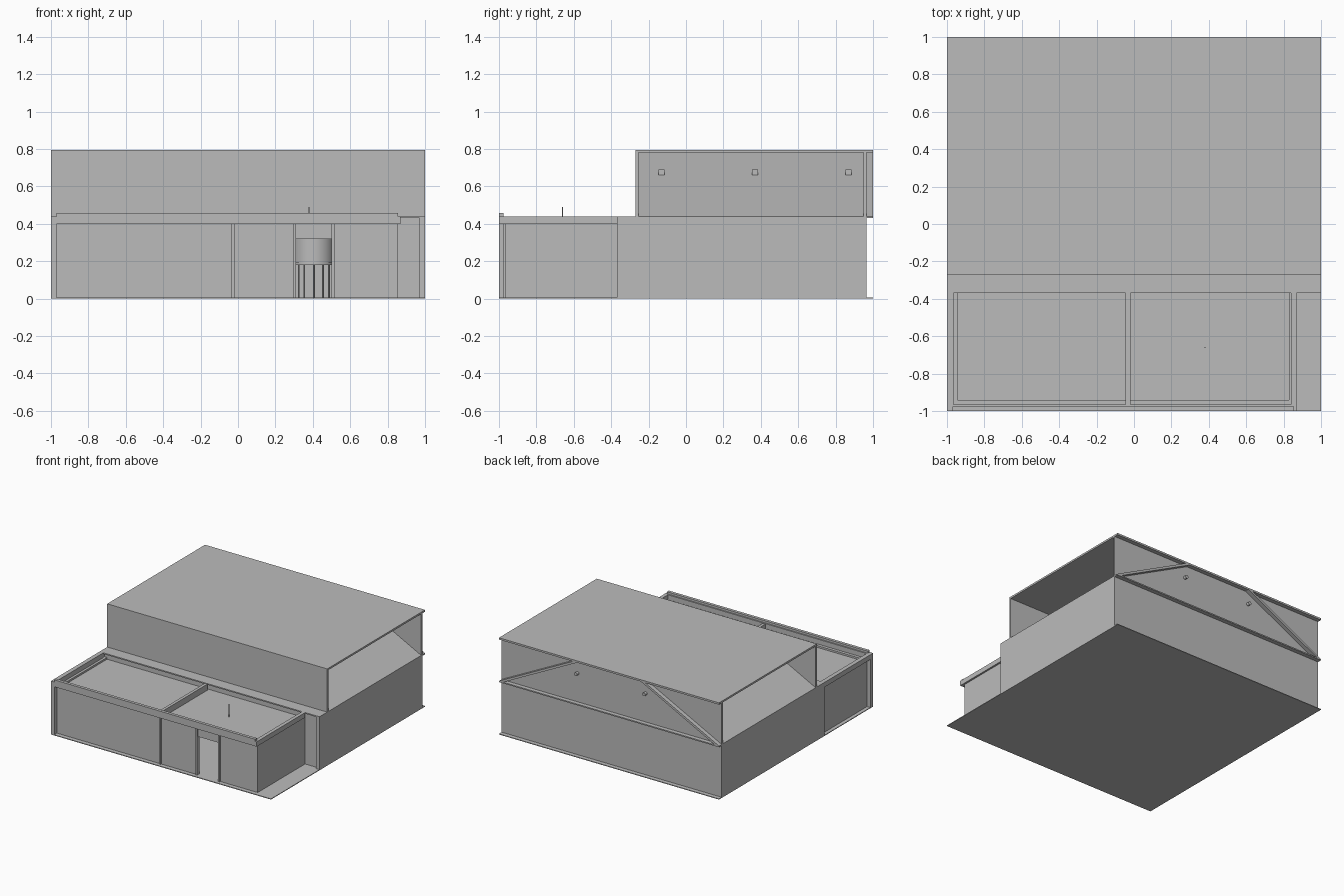
import bpy, math

if "Cube" in bpy.data.objects:
    bpy.data.objects.remove(bpy.data.objects["Cube"])

grey = bpy.data.materials.new("plain_grey")
grey.diffuse_color = (0.5, 0.5, 0.5, 1)
grey.use_nodes = True
grey.node_tree.nodes["Principled BSDF"].inputs["Base Color"].default_value = grey.diffuse_color


def finish(name, verts, faces):
    me = bpy.data.meshes.new(name)
    me.from_pydata(verts, [], faces)
    me.materials.append(grey)
    ob = bpy.data.objects.new(name, me)
    bpy.context.collection.objects.link(ob)
    return ob


def box(name, x0, x1, y0, y1, z0, z1):
    v = [(x, y, z) for x in (x0, x1) for y in (y0, y1) for z in (z0, z1)]
    f = [(0, 1, 3, 2), (4, 6, 7, 5), (0, 4, 5, 1), (2, 3, 7, 6), (0, 2, 6, 4), (1, 5, 7, 3)]
    return finish(name, v, f)


def prism(name, profile, y0, y1):
    # extrude an x-z profile (anticlockwise seen from the front) along y
    n = len(profile)
    v = [(x, y, z) for y in (y0, y1) for x, z in profile]
    f = [tuple(range(n)), tuple(range(2 * n - 1, n - 1, -1))]
    f += [(i, i + n, (i + 1) % n + n, (i + 1) % n) for i in range(n)]
    return finish(name, v, f)


def cylinder(name, r, depth, loc, rot=(0, 0, 0), sides=16, smooth=False):
    bpy.ops.mesh.primitive_cylinder_add(vertices=sides, radius=r, depth=depth, location=loc, rotation=rot)
    ob = bpy.context.object
    ob.name = name
    ob.data.materials.append(grey)
    if smooth:
        bpy.ops.object.shade_smooth_by_angle(angle=math.radians(40))
    return ob


# floor slab under everything
box("floor_slab", -1, 1, -1, 1, 0, 0.006)

# main hall: lower block, ledge and corner pilasters
box("hall_walls", -1, 1, -0.35, 0.965, 0.006, 0.43)
box("hall_ledge", -1, 1, -0.37, 1, 0.43, 0.44)
for s in (-1, 1):
    xs = sorted((s * 0.97, s))
    box("hall_pilaster", xs[0], xs[1], -0.37, -0.35, 0.006, 0.43)

# upper storey: full end walls, flat roof, open sides with sloped linings
box("upper_front_wall", -1, 1, -0.27, -0.255, 0.44, 0.78)
box("upper_back_wall", -1, 1, 0.95, 0.965, 0.44, 0.78)
box("flat_roof", -1, 1, -0.27, 1, 0.78, 0.795)
prism("slope_left", [(-1, 0.44), (-0.96, 0.44), (-0.29, 0.78), (-0.33, 0.78)], -0.255, 1)
prism("slope_right", [(0.96, 0.44), (1, 0.44), (0.33, 0.78), (0.29, 0.78)], -0.255, 1)

# small lamps on the slopes and the back wall
for s in (-1, 1):
    for y in (-0.13, 0.37, 0.87):
        cx = s * 0.545
        box("slope_lamp", cx - 0.025, cx + 0.025, y - 0.016, y + 0.016, 0.66, 0.69)
    cylinder("back_lamp", 0.014, 0.03, (s * 0.31, 0.975, 0.675), (math.pi / 2, 0, 0), 12)

# annex walls with a doorway in the front
box("annex_left_wall", -0.97, -0.945, -0.965, -0.35, 0.006, 0.4)
box("annex_right_wall", 0.83, 0.855, -0.965, -0.35, 0.006, 0.4)
box("annex_front_wall_left", -0.945, 0.31, -0.965, -0.94, 0.006, 0.4)
box("annex_front_wall_right", 0.5, 0.83, -0.965, -0.94, 0.006, 0.4)
box("annex_door_lintel", 0.31, 0.5, -0.965, -0.94, 0.32, 0.4)
box("annex_roof", -0.945, 0.83, -0.94, -0.35, 0.375, 0.385)

# posts along the annex front
box("annex_corner_post", -1, -0.97, -1, -0.965, 0.006, 0.4)
for x in (-0.035, 0.295, 0.5):
    box("annex_front_post", x, x + 0.015, -0.975, -0.965, 0.006, 0.4)

# raised cornice around the annex roof, front cap and divider
box("cornice_front", -1, 0.87, -1, -0.965, 0.4, 0.44)
box("cornice_left", -1, -0.965, -0.965, -0.37, 0.4, 0.44)
box("cornice_right", 0.84, 0.87, -0.965, -0.37, 0.4, 0.44)
box("cornice_cap", -0.97, 0.855, -1, -0.975, 0.44, 0.457)
box("roof_divider", -0.045, -0.02, -0.965, -0.37, 0.385, 0.435)

# thin mast on the annex roof
cylinder("roof_mast", 0.003, 0.105, (0.38, -0.66, 0.4375), sides=8)

# round counter on thin legs, seen through the doorway
cylinder("counter_drum", 0.11, 0.14, (0.405, -0.5, 0.255), sides=32, smooth=True)
cylinder("counter_rim", 0.116, 0.012, (0.405, -0.5, 0.186), sides=32, smooth=True)
for i in range(5):
    a = math.tau * i / 5 + 0.3
    cylinder("counter_leg", 0.005, 0.176, (0.405 + 0.085 * math.cos(a), -0.5 + 0.085 * math.sin(a), 0.094), sides=8)
